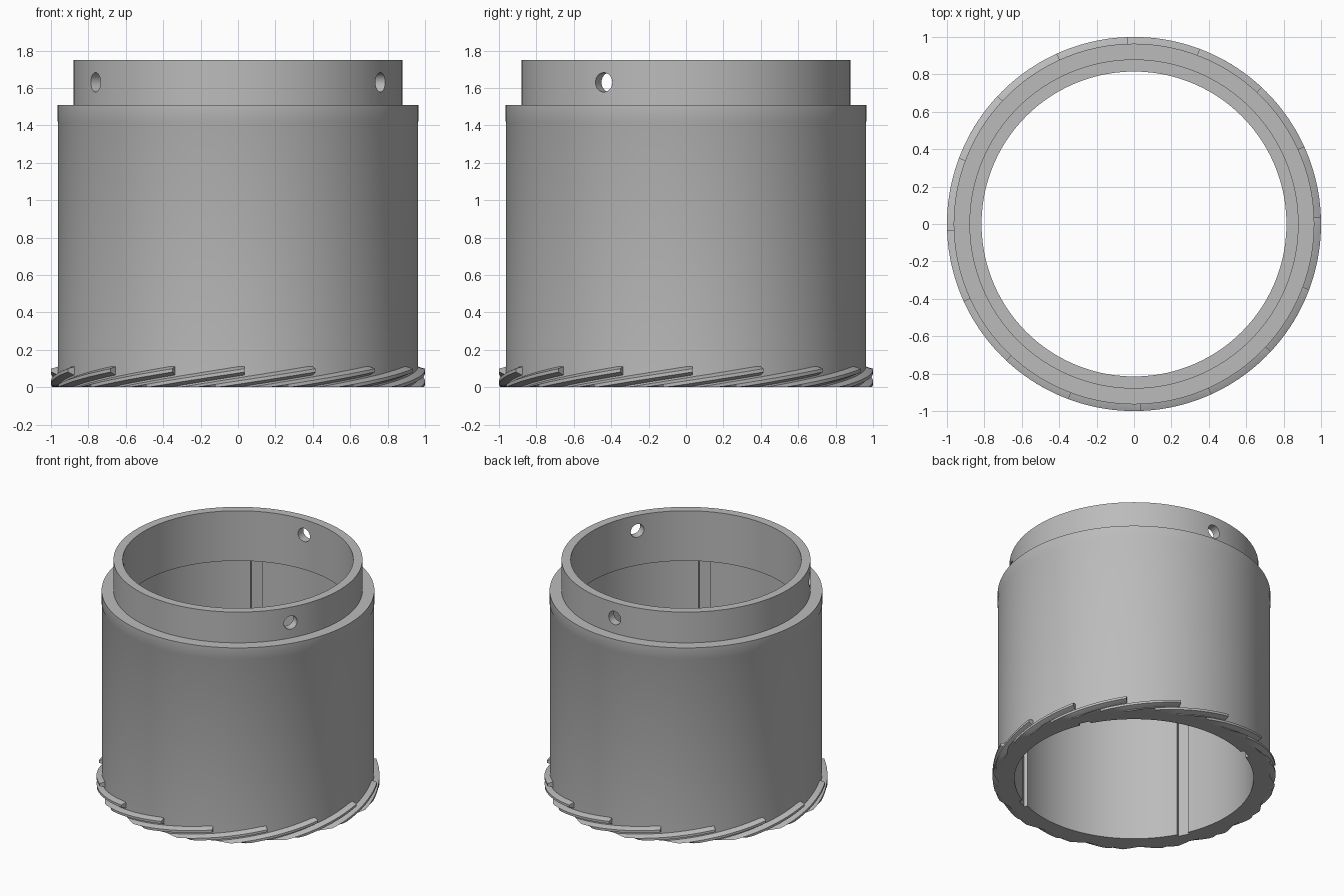
import bpy, bmesh, math
from mathutils import Matrix, Vector

cube = bpy.data.objects.get("Cube")
if cube:
    bpy.data.objects.remove(cube, do_unlink=True)

SEGMENTS = 144
BODY_R, THREAD_R = 0.964, 1.0

grey = bpy.data.materials.new("plain grey")
grey.use_nodes = True
grey.diffuse_color = (0.5, 0.5, 0.5, 1)
grey.node_tree.nodes["Principled BSDF"].inputs["Base Color"].default_value = grey.diffuse_color


def make_object(name, bm):
    bmesh.ops.recalc_face_normals(bm, faces=bm.faces)
    mesh = bpy.data.meshes.new(name)
    bm.to_mesh(mesh)
    bm.free()
    mesh.materials.append(grey)
    obj = bpy.data.objects.new(name, mesh)
    bpy.context.collection.objects.link(obj)
    return obj


def select_only(obj):
    bpy.ops.object.select_all(action="DESELECT")
    obj.select_set(True)
    bpy.context.view_layer.objects.active = obj


def polar(r, angle, z):
    return Vector((r * math.cos(angle), r * math.sin(angle), z))


def lathe(name, profile):
    """Revolve a closed (radius, height) outline about the z axis."""
    bm = bmesh.new()
    rings = [[bm.verts.new(polar(r, math.tau * i / SEGMENTS, z)) for r, z in profile]
             for i in range(SEGMENTS)]
    n = len(profile)
    for i in range(SEGMENTS):
        a, b = rings[i], rings[(i + 1) % SEGMENTS]
        for j in range(n):
            k = (j + 1) % n
            bm.faces.new((a[j], b[j], b[k], a[k]))
    return make_object(name, bm)


# Sleeve: wide body, narrower collar on top, and an inner lip
sleeve = lathe("sleeve_body", [
    (BODY_R - 0.002, 0), (BODY_R - 0.002, 1.415), (BODY_R, 1.42), (BODY_R, 1.51),
    (0.88, 1.51), (0.88, 1.75), (0.815, 1.75), (0.815, 1.36), (0.845, 1.36), (0.845, 0)])

# Cutters: three radial pin holes and four vertical key grooves
cutters = bmesh.new()
for degrees in (90, 210, 330):
    a = math.radians(degrees)
    place = (Matrix.Translation(polar(0.85, a, 1.63)) @ Matrix.Rotation(a, 4, "Z")
             @ Matrix.Rotation(math.pi / 2, 4, "Y"))
    bmesh.ops.create_cone(cutters, cap_ends=True, segments=32, radius1=0.052,
                          radius2=0.052, depth=0.2, matrix=place)
for k in range(4):
    a = math.radians(26 + 90 * k)
    place = (Matrix.Translation(polar(0.847, a, 0.655)) @ Matrix.Rotation(a, 4, "Z")
             @ Matrix.Diagonal((0.044, 0.085, 1.41, 1)))
    bmesh.ops.create_cube(cutters, size=1, matrix=place)
cutter = make_object("cutter", cutters)
cutter.hide_render = True

cut = sleeve.modifiers.new("holes and grooves", "BOOLEAN")
cut.operation = "DIFFERENCE"
cut.solver = "EXACT"
cut.object = cutter
select_only(sleeve)
bpy.ops.object.modifier_apply(modifier=cut.name)
bpy.data.objects.remove(cutter, do_unlink=True)
bpy.ops.object.shade_smooth_by_angle(angle=math.radians(25))

# Multi-start thread: sixteen short ridges climbing round the foot
STARTS, STEPS, SWEEP, TOP = 16, 24, math.radians(50), 0.11
SECTION = [(BODY_R - 0.02, -0.027), (BODY_R - 0.002, -0.025), (THREAD_R, -0.009),
           (THREAD_R, 0.009), (BODY_R - 0.002, 0.025), (BODY_R - 0.02, 0.027)]
bm = bmesh.new()
for s in range(STARTS):
    end = math.radians(-88) + math.tau * s / STARTS
    rings = []
    for i in range(STEPS + 1):
        t = i / STEPS
        mid = -0.043 + 0.133 * t
        ring = []
        for r, dz in SECTION:
            z = mid + dz
            # Pull the crest inward where the foot plane trims the ridge flank
            if z < 0 and r == THREAD_R:
                r = max(BODY_R - 0.002, r + z * 2.2)
            ring.append(bm.verts.new(polar(r, end - SWEEP * (1 - t), min(max(z, 0), TOP))))
        rings.append(ring)
    n = len(SECTION)
    for a, b in zip(rings, rings[1:]):
        for j in range(n):
            k = (j + 1) % n
            bm.faces.new((a[j], b[j], b[k], a[k]))
    bm.faces.new(rings[0])
    bm.faces.new(rings[-1])
bmesh.ops.dissolve_degenerate(bm, dist=1e-5, edges=bm.edges)
thread = make_object("thread_ridges", bm)
select_only(thread)
bpy.ops.object.shade_smooth_by_angle(angle=math.radians(25))
